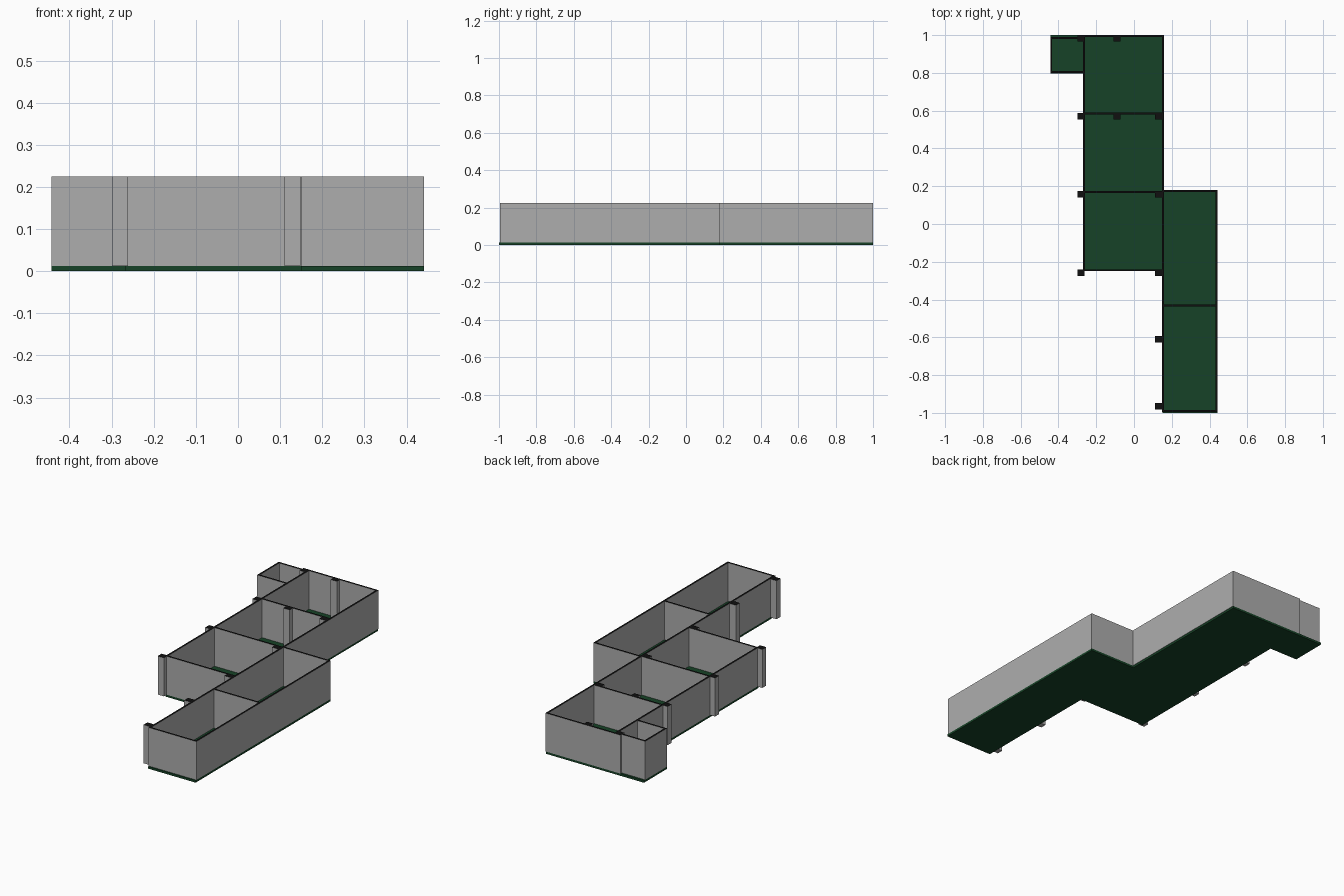
import bpy, bmesh

if "Cube" in bpy.data.objects:
    bpy.data.objects.remove(bpy.data.objects["Cube"])

H0, H1, T = 0.012, 0.225, 0.01   # floor top, wall top, wall thickness

def material(name, rgb):
    m = bpy.data.materials.new(name)
    m.diffuse_color = (*rgb, 1)
    m.use_nodes = True
    m.node_tree.nodes["Principled BSDF"].inputs["Base Color"].default_value = m.diffuse_color
    return m

green = material("floor_green", (0.008, 0.055, 0.02))
grey = material("wall_grey", (0.42, 0.42, 0.42))
black = material("top_black", (0.005, 0.005, 0.005))

def prism(name, outline, z0, z1, mats):
    """Extrude an outline upwards; the second material goes on the top face."""
    bm = bmesh.new()
    low = [bm.verts.new((x, y, z0)) for x, y in outline]
    high = [bm.verts.new((x, y, z1)) for x, y in outline]
    bm.faces.new(low[::-1])
    bm.faces.new(high).material_index = len(mats) - 1
    n = len(low)
    for i in range(n):
        j = (i + 1) % n
        bm.faces.new((low[i], low[j], high[j], high[i]))
    bmesh.ops.recalc_face_normals(bm, faces=bm.faces)
    me = bpy.data.meshes.new(name)
    bm.to_mesh(me)
    bm.free()
    for m in mats:
        me.materials.append(m)
    bpy.context.collection.objects.link(bpy.data.objects.new(name, me))

def block(name, x0, x1, y0, y1):
    prism(name, [(x0, y0), (x1, y0), (x1, y1), (x0, y1)], H0, H1, [grey, black])

# floor slab covering the three wings
prism("floor", [(-0.443, 0.798), (-0.268, 0.798), (-0.268, -0.25), (0.15, -0.25),
                (0.15, -1), (0.441, -1), (0.441, 0.18), (0.157, 0.18),
                (0.157, 1), (-0.443, 1)], 0, H0, [green])

# walls running front to back: x, y start, y end
for i, (x, y0, y1) in enumerate([(-0.269, -0.25, 0.99), (0.149, -0.99, 1.0),
                                 (0.431, -0.99, 0.18), (-0.443, 0.80, 0.99)]):
    block(f"long_wall_{i}", x, x + T, y0, y1)

# walls running side to side: y, x start, x end
for i, (y, x0, x1) in enumerate([(0.99, -0.297, 0.149),
                                 (0.579, -0.259, 0.149), (0.165, -0.259, 0.149),
                                 (-0.25, -0.269, 0.149),
                                 (0.17, 0.159, 0.431), (-0.437, 0.159, 0.431),
                                 (-0.994, 0.149, 0.441),
                                 (0.979, -0.433, -0.269), (0.80, -0.433, -0.269)]):
    block(f"cross_wall_{i}", x0, x1, y, y + T)

# posts: column x centre and the y centres along it
columns = {-0.28: (0.983, 0.57, 0.157, -0.257),
           -0.09: (0.983, 0.57),
           0.129: (0.57, 0.157, -0.257, -0.61, -0.965)}
for x, ys in columns.items():
    for y in ys:
        block("post", x - 0.019, x + 0.019, y - 0.017, y + 0.017)
